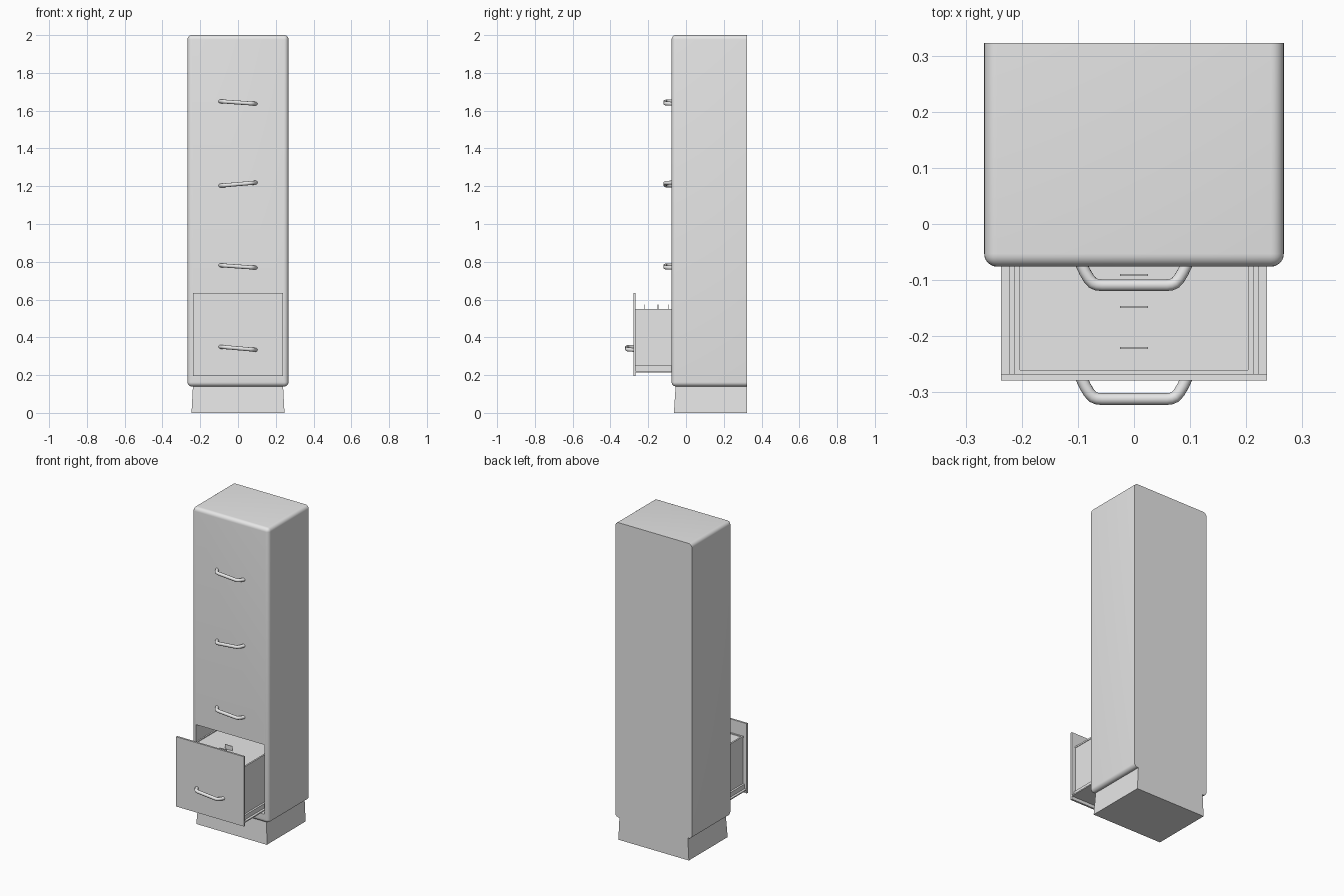
import bpy
import bmesh
from math import radians
from mathutils import Matrix

cube = bpy.data.objects.get("Cube")
if cube:
    bpy.data.objects.remove(cube, do_unlink=True)

GREY = (0.8, 0.8, 0.8, 1.0)
grey = bpy.data.materials.new("light grey metal")
grey.use_nodes = True
grey.diffuse_color = GREY
for node in grey.node_tree.nodes:
    if node.type == 'BSDF_PRINCIPLED':
        node.inputs["Base Color"].default_value = GREY

FRONT, BACK = -0.076, 0.323
PANEL_FRONT, PANEL_BACK = -0.279, -0.267
DRAWER_END = 0.10


def finish(name, bm):
    mesh = bpy.data.meshes.new(name)
    bm.to_mesh(mesh)
    bm.free()
    obj = bpy.data.objects.new(name, mesh)
    bpy.context.collection.objects.link(obj)
    mesh.materials.append(grey)
    return obj


def box_bm(x, y, z):
    """Box spanning the given (min, max) ranges."""
    bm = bmesh.new()
    bmesh.ops.create_cube(bm, size=1)
    for v in bm.verts:
        v.co = [r[0] if c < 0 else r[1] for c, r in zip(v.co, (x, y, z))]
    return bm


def box(name, x, y, z):
    return finish(name, box_bm(x, y, z))


def activate(obj):
    bpy.ops.object.select_all(action='DESELECT')
    obj.select_set(True)
    bpy.context.view_layer.objects.active = obj


# Cabinet body: every edge rounded except those of the flat back
bm = box_bm((-0.267, 0.267), (FRONT, BACK), (0.14, 2.0))
round_edges = [e for e in bm.edges if min(v.co.y for v in e.verts) < 0]
bmesh.ops.bevel(bm, geom=round_edges, offset=0.023, segments=6,
                profile=0.5, affect='EDGES', clamp_overlap=True)
cabinet = finish("cabinet_body", bm)

# Opening for the bottom drawer
cutter = box("opening_cutter", (-0.239, 0.239), (-0.2, 0.3), (0.195, 0.633))
cutter.hide_render = True
cut = cabinet.modifiers.new("opening", 'BOOLEAN')
cut.operation = 'DIFFERENCE'
cut.solver = 'EXACT'
cut.object = cutter
activate(cabinet)
bpy.ops.object.modifier_apply(modifier=cut.name)
bpy.data.objects.remove(cutter, do_unlink=True)
bpy.ops.object.shade_smooth_by_angle(angle=radians(30))

# Plinth, narrowing slightly toward the top, with a flush back
bm = box_bm((-0.246, 0.246), (-0.064, BACK), (0, 0.142))
for v in bm.verts:
    if v.co.z > 0.1:
        v.co.x *= 0.97
        if v.co.y < 0:
            v.co.y += 0.009
finish("plinth", bm)

# Open drawer: front panel, floor, runners, walls with rim
box("drawer_front", (-0.237, 0.237), (PANEL_FRONT, PANEL_BACK), (0.195, 0.635))
box("drawer_floor", (-0.237, 0.237), (PANEL_BACK, DRAWER_END), (0.215, 0.222))
box("drawer_base", (-0.222, 0.222), (PANEL_BACK, DRAWER_END), (0.222, 0.25))
for side, s in (("left", 1), ("right", -1)):
    wall = sorted((s * 0.203, s * 0.21))
    rim = sorted((s * 0.203, s * 0.213))
    box(side + "_drawer_wall", wall, (PANEL_BACK, DRAWER_END), (0.25, 0.54))
    box(side + "_drawer_rim", rim, (PANEL_BACK, DRAWER_END), (0.54, 0.55))
box("drawer_inner_front", (-0.203, 0.203), (PANEL_BACK, -0.26), (0.25, 0.55))
box("drawer_back", (-0.203, 0.203), (DRAWER_END - 0.007, DRAWER_END), (0.25, 0.55))

# Packed files and their index tabs
box("file_stack", (-0.203, 0.203), (-0.26, DRAWER_END - 0.007), (0.25, 0.545))
for i, y in enumerate((-0.221, -0.148, -0.091)):
    box(f"index_tab_{i + 1}", (-0.025, 0.025), (y - 0.002, y + 0.002), (0.54, 0.573))


# Bent tube handles, each a little crooked
def handle(name, y, z, tilt):
    half = [(0.095, 0.006), (0.088, -0.009), (0.081, -0.021),
            (0.074, -0.029), (0.067, -0.032), (0.058, -0.033)]
    path = [(-x, d) for x, d in half] + half[::-1]
    curve = bpy.data.curves.new(name, 'CURVE')
    curve.dimensions = '3D'
    curve.bevel_depth = 0.0105
    curve.bevel_resolution = 4
    curve.use_fill_caps = True
    spline = curve.splines.new('POLY')
    spline.points.add(len(path) - 1)
    for p, (x, d) in zip(spline.points, path):
        p.co = (x, d, 0, 1)
    curve.materials.append(grey)
    obj = bpy.data.objects.new(name, curve)
    bpy.context.collection.objects.link(obj)
    obj.matrix_world = (Matrix.Translation((0, y, z))
                        @ Matrix.Rotation(radians(tilt), 4, 'Y'))
    activate(obj)
    bpy.ops.object.convert(target='MESH')
    bpy.ops.object.shade_smooth_by_angle(angle=radians(40))


handle("top_handle", FRONT, 1.643, 4)
handle("upper_middle_handle", FRONT, 1.211, -5)
handle("lower_middle_handle", FRONT, 0.775, 4)
handle("open_drawer_handle", PANEL_FRONT, 0.342, 5)
